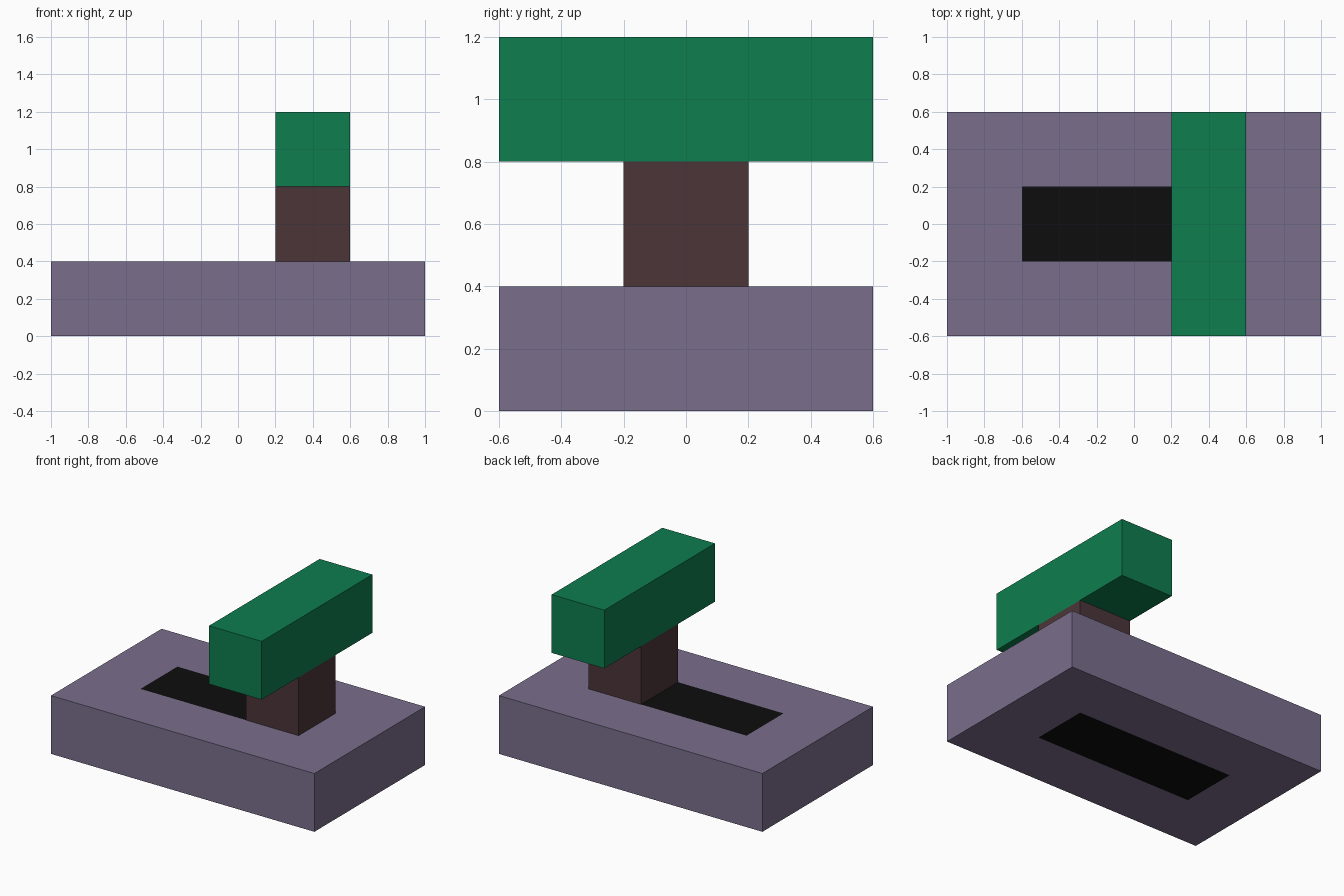
import bpy, bmesh
from mathutils import Vector

if "Cube" in bpy.data.objects:
    bpy.data.objects.remove(bpy.data.objects["Cube"])


def material(name, rgb):
    """Flat material from 0-255 sRGB, stored as linear values."""
    lin = [(c / 255 / 12.92) if c / 255 <= 0.04045 else ((c / 255 + 0.055) / 1.055) ** 2.4
           for c in rgb]
    mat = bpy.data.materials.new(name)
    mat.diffuse_color = (*lin, 1.0)
    mat.use_nodes = True
    mat.node_tree.nodes["Principled BSDF"].inputs["Base Color"].default_value = mat.diffuse_color
    return mat


def box(name, lo, hi, mats, cuts=(), rule=None):
    """Box between two corners, optionally split along (axis, position) planes."""
    lo, hi = Vector(lo), Vector(hi)
    bm = bmesh.new()
    bmesh.ops.create_cube(bm, size=1)
    bmesh.ops.scale(bm, vec=hi - lo, verts=bm.verts)
    bmesh.ops.translate(bm, vec=(lo + hi) / 2, verts=bm.verts)
    for axis, pos in cuts:
        normal = Vector((0, 0, 0))
        normal[axis] = 1
        bmesh.ops.bisect_plane(bm, geom=bm.verts[:] + bm.edges[:] + bm.faces[:],
                               plane_co=normal * pos, plane_no=normal)
    bm.normal_update()
    if rule:
        for f in bm.faces:
            f.material_index = rule(f)
    mesh = bpy.data.meshes.new(name)
    bm.to_mesh(mesh)
    bm.free()
    for m in mats:
        mesh.materials.append(m)
    obj = bpy.data.objects.new(name, mesh)
    bpy.context.collection.objects.link(obj)
    return obj


violet = material("dusty_violet", (122, 110, 140))
black = material("black", (13, 13, 13))
brown = material("dark_brown", (75, 53, 57))
green = material("green", (14, 125, 78))


# Base slab with a black slot panel flush in its top and bottom
def slot_rule(f):
    c = f.calc_center_median()
    return int(abs(f.normal.z) > 0.5 and abs(c.x) < 0.6 and abs(c.y) < 0.2)


box("base", (-1, -0.6, 0), (1, 0.6, 0.4), [violet, black],
    cuts=[(0, -0.6), (0, 0.6), (1, -0.2), (1, 0.2)], rule=slot_rule)

# Lever stem and crossbar handle
box("lever_stem", (0.2, -0.2, 0.4), (0.6, 0.2, 0.8), [brown])
box("lever_handle", (0.2, -0.6, 0.8), (0.6, 0.6, 1.2), [green])
